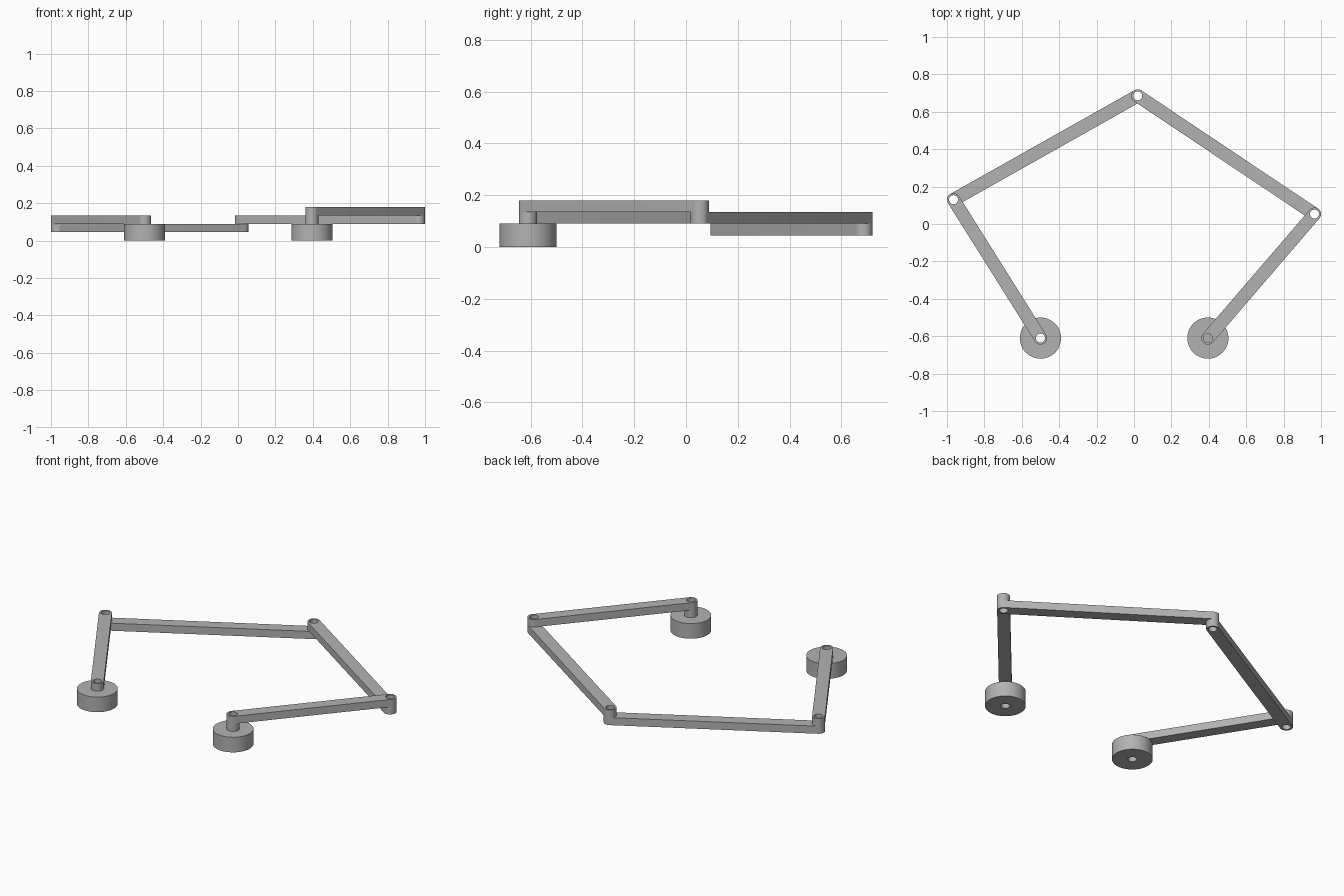
import bpy, bmesh, math
from mathutils import Vector

cube = bpy.data.objects.get("Cube")
if cube:
    bpy.data.objects.remove(cube, do_unlink=True)

grey = bpy.data.materials.new("plain grey")
grey.use_nodes = True
colour = (0.45, 0.45, 0.45, 1)
grey.diffuse_color = colour
grey.node_tree.nodes["Principled BSDF"].inputs["Base Color"].default_value = colour

THICK = 0.045       # height of one layer of the stack
ARM_R = 0.035       # half width of an arm
HOLE_R = 0.024      # pivot bore
BASE_R = 0.11

# Pivot centres of the five-bar linkage
left_base = Vector((-0.50, -0.61))
left_elbow = Vector((-0.965, 0.13))
tip = Vector((0.02, 0.685))
right_elbow = Vector((0.965, 0.053))
right_base = Vector((0.395, -0.61))


def arc(centre, radius, start, sweep, steps):
    return [centre + radius * Vector((math.cos(start + sweep * i / steps),
                                      math.sin(start + sweep * i / steps)))
            for i in range(steps + 1)]


def circle(centre, radius):
    return arc(centre, radius, 0, math.tau, 48)[:-1]


def plate(name, loops, z0, z1):
    """Extrude an outline, with any inner loops as holes, from z0 to z1."""
    curve = bpy.data.curves.new(name, "CURVE")
    curve.dimensions = "2D"
    curve.fill_mode = "BOTH"
    curve.extrude = (z1 - z0) / 2
    for loop in loops:
        spline = curve.splines.new("POLY")
        spline.points.add(len(loop) - 1)
        for point, co in zip(spline.points, loop):
            point.co = (co.x, co.y, 0, 1)
        spline.use_cyclic_u = True
    obj = bpy.data.objects.new(name, curve)
    bpy.context.collection.objects.link(obj)
    obj.location.z = (z0 + z1) / 2
    bpy.ops.object.select_all(action="DESELECT")
    obj.select_set(True)
    bpy.context.view_layer.objects.active = obj
    bpy.ops.object.convert(target="MESH")
    obj = bpy.context.object
    bm = bmesh.new()
    bm.from_mesh(obj.data)
    bmesh.ops.remove_doubles(bm, verts=bm.verts, dist=0.0001)
    bmesh.ops.recalc_face_normals(bm, faces=bm.faces)
    bm.to_mesh(obj.data)
    bm.free()
    obj.data.materials.clear()
    obj.data.materials.append(grey)
    bpy.ops.object.shade_smooth_by_angle(angle=math.radians(30))


def arm(name, a, b, layer):
    """Round-ended bar with a bore at each pivot."""
    d = b - a
    ang = math.atan2(d.y, d.x)
    outline = (arc(b, ARM_R, ang - math.pi / 2, math.pi, 24)
               + arc(a, ARM_R, ang + math.pi / 2, math.pi, 24))
    plate(name, [outline, circle(a, HOLE_R), circle(b, HOLE_R)],
          layer * THICK, (layer + 1) * THICK)


# Bored round bases
for side, centre in (("left", left_base), ("right", right_base)):
    plate(side + "_hand_base", [circle(centre, BASE_R), circle(centre, HOLE_R)],
          0, 2 * THICK)

# Arms, stacked in layers
arm("crank_arm_a", left_base, left_elbow, 2)
arm("coupler_arm_a", left_elbow, tip, 1)
arm("coupler_arm_b", tip, right_elbow, 2)
arm("crank_arm_b", right_elbow, right_base, 3)

# Solid spacer lifting the upper crank off its base
plate("spacer_post", [circle(right_base, ARM_R)], 2 * THICK, 3 * THICK)
